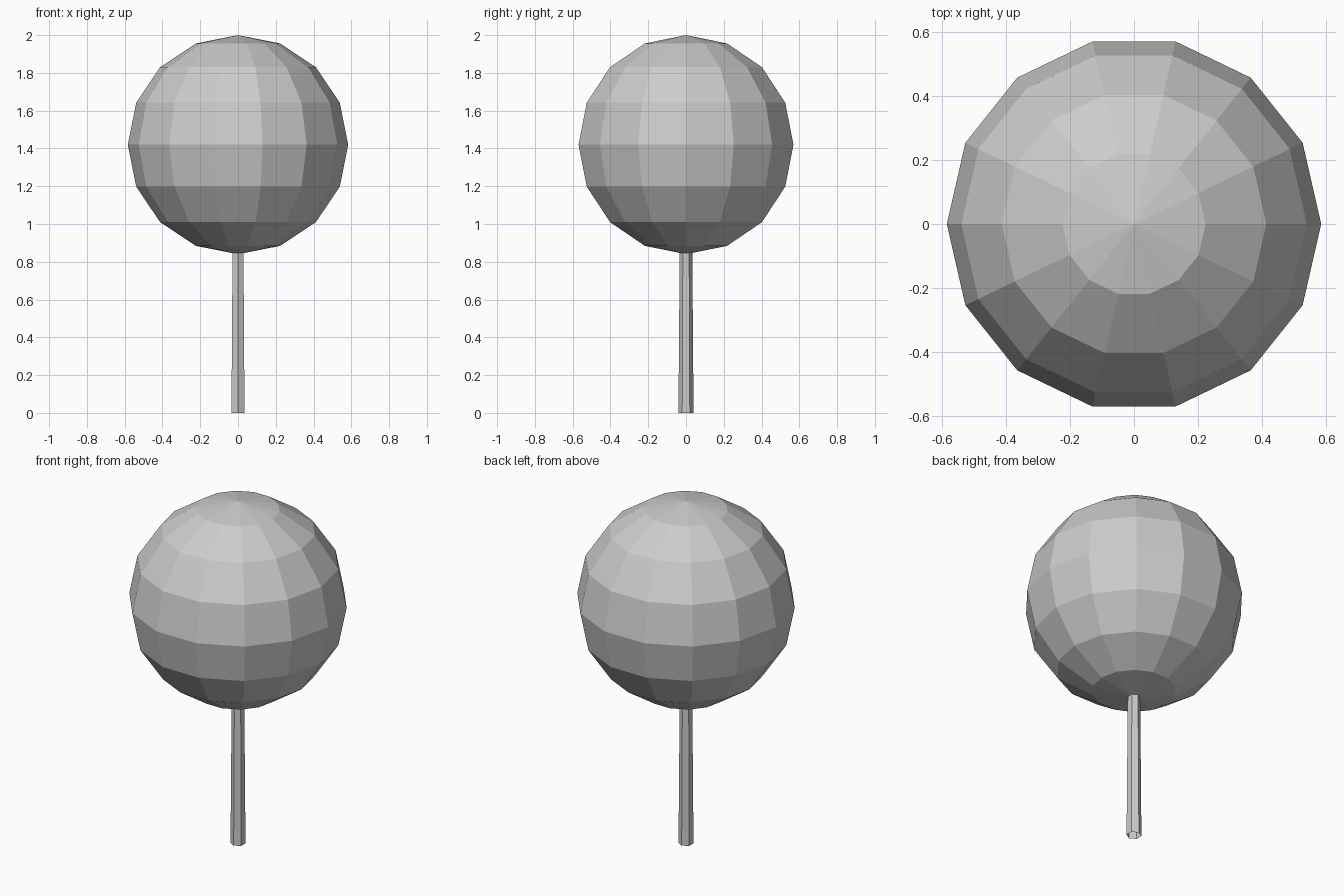
import bpy
import math

cube = bpy.data.objects.get("Cube")
if cube:
    bpy.data.objects.remove(cube, do_unlink=True)

# One plain grey for the whole model
grey = bpy.data.materials.new("light_grey")
grey.use_nodes = True
colour = (0.6, 0.6, 0.6, 1)
grey.diffuse_color = colour
grey.node_tree.nodes["Principled BSDF"].inputs["Base Color"].default_value = colour


def finish(name):
    part = bpy.context.object
    part.name = name
    part.data.materials.append(grey)
    bpy.ops.object.transform_apply(location=False, rotation=True, scale=True)
    bpy.ops.object.shade_flat()


# Faceted round crown, corners on the x axis
bpy.ops.mesh.primitive_uv_sphere_add(segments=14, ring_count=8, radius=0.58,
                                     location=(0, 0, 1.42),
                                     rotation=(0, 0, math.pi / 2))
bpy.context.object.scale = (1.006, 1.006, 1)
finish("crown")

# Slim tapered six-sided stem, open at the ends, running into the crown
bpy.ops.mesh.primitive_cone_add(vertices=6, radius1=0.04, radius2=0.033,
                                depth=0.9, end_fill_type='NOTHING',
                                location=(0, 0, 0.45))
finish("stem")
